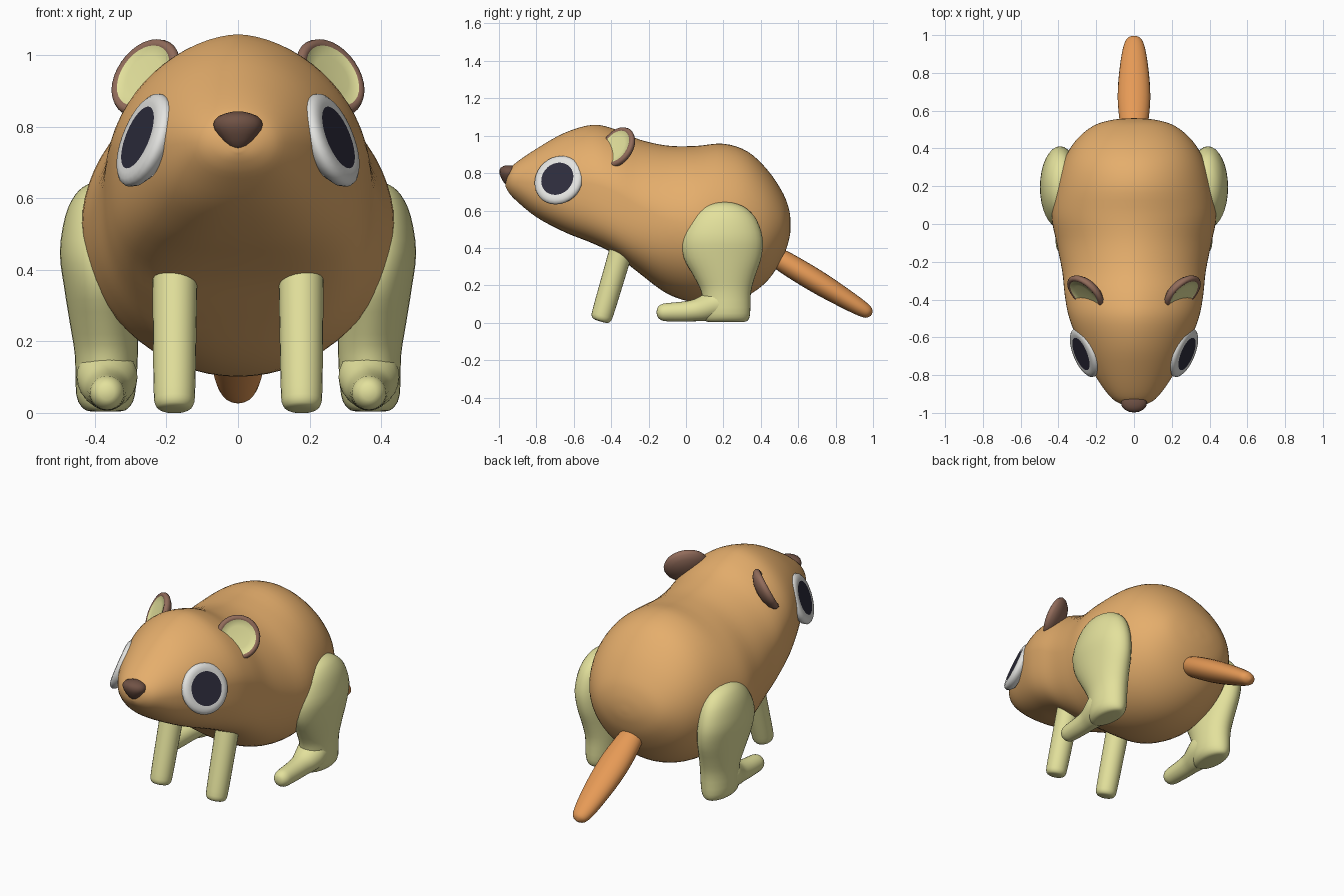
import bpy, bmesh, math
from mathutils import Vector

if "Cube" in bpy.data.objects:
    bpy.data.objects.remove(bpy.data.objects["Cube"])


def material(name, rgb):
    m = bpy.data.materials.new(name)
    lin = [((c / 255 + 0.055) / 1.055) ** 2.4 for c in rgb]
    m.diffuse_color = (*lin, 1)
    m.use_nodes = True
    m.node_tree.nodes["Principled BSDF"].inputs["Base Color"].default_value = m.diffuse_color
    return m


FUR = material("tan fur", (229, 174, 108))
CREAM = material("cream", (227, 225, 156))
ORANGE = material("orange tail", (230, 154, 86))
EAR = material("ear brown", (146, 108, 91))
NOSE = material("nose brown", (112, 82, 69))
WHITE = material("eye white", (228, 228, 225))
PUPIL = material("pupil", (45, 44, 60))


def smooth_path(pts, steps):
    """Catmull-Rom interpolation of equal-length tuples."""
    out = []
    n = len(pts)
    for i in range(n - 1):
        quad = [pts[max(i - 1, 0)], pts[i], pts[i + 1], pts[min(i + 2, n - 1)]]
        for k in range(steps):
            t = k / steps
            out.append([0.5 * (2 * b + (c - a) * t + (2 * a - 5 * b + 4 * c - d) * t * t
                               + (3 * b - a - 3 * c + d) * t ** 3)
                        for a, b, c, d in zip(*quad)])
    out.append(list(pts[-1]))
    return out


def power(x, p):
    return math.copysign(abs(x) ** p, x)


def skin(name, rings, mats, sides=32, inner_from=None):
    """Skin (centre, u, v[, upper, lower exponent]) rings; inner_from starts material two."""
    bm = bmesh.new()
    loops = []
    for c, u, v, *box in rings:
        loop = []
        for i in range(sides):
            a = 2 * math.pi * i / sides
            p = 2 / box[math.sin(a) < 0] if box else 1
            loop.append(bm.verts.new(c + u * power(math.cos(a), p) + v * power(math.sin(a), p)))
        loops.append(loop)
    for r, (a, b) in enumerate(zip(loops, loops[1:])):
        for i in range(sides):
            j = (i + 1) % sides
            f = bm.faces.new((a[i], a[j], b[j], b[i]))
            f.material_index = int(inner_from is not None and r >= inner_from)
    bm.faces.new(loops[0][::-1])
    cap = bm.faces.new(loops[-1])
    cap.material_index = int(inner_from is not None)
    bmesh.ops.recalc_face_normals(bm, faces=bm.faces)
    for f in bm.faces:
        f.smooth = True
    me = bpy.data.meshes.new(name)
    bm.to_mesh(me)
    bm.free()
    ob = bpy.data.objects.new(name, me)
    bpy.context.collection.objects.link(ob)
    for m in mats:
        me.materials.append(m)
    return ob


def lathe(name, centre, normal, profile, mats, inner_from):
    """Revolve (radius, height) pairs about a normal."""
    n = Vector(normal).normalized()
    u = n.cross(Vector((0, 0, 1))).normalized()
    v = n.cross(u)
    c = Vector(centre)
    return skin(name, [(c + n * h, u * r, v * r) for r, h in profile], mats, 32, inner_from)


X, Y, Z = Vector((1, 0, 0)), Vector((0, 1, 0)), Vector((0, 0, 1))

# Body and head: y, top z, bottom z, half width, squareness above and below
body = [(-.965, .77, .73, .015, 2, 2), (-.95, .81, .70, .075, 2, 2),
        (-.91, .855, .655, .13, 2, 2.2), (-.8, .93, .565, .207, 1.9, 2.6),
        (-.65, 1.015, .485, .282, 1.8, 3), (-.5, 1.058, .425, .342, 1.75, 3.5),
        (-.38, 1.035, .365, .366, 1.75, 3.6), (-.25, .98, .265, .38, 1.8, 2.9),
        (-.1, .947, .155, .41, 1.85, 2.2), (.05, .945, .108, .437, 1.9, 2),
        (.2, .957, .105, .415, 1.9, 2), (.33, .915, .145, .375, 1.95, 2),
        (.44, .812, .23, .31, 2, 2), (.52, .69, .355, .215, 2, 2),
        (.552, .6, .45, .11, 2, 2), (.56, .53, .51, .012, 2, 2)]
skin("body", [(Vector((0, y, (t + b) / 2)), X * w, Z * ((t - b) / 2), e, f)
              for y, t, b, w, e, f in smooth_path(body, 4)], [FUR], 64)

# Tail: distance along the axis, half width, half thickness
root = Vector((0, .46, .365))
axis = Vector((0, .53, -.32)).normalized()
up = X.cross(axis)
tail = [(0, .01, .01), (.015, .05, .04), (.06, .07, .057), (.2, .085, .062), (.33, .084, .06),
        (.47, .071, .051), (.56, .056, .042), (.605, .038, .03), (.622, .006, .006)]
skin("tail", [(root + axis * d, X * w, up * h) for d, w, h in smooth_path(tail, 4)], [ORANGE], 24)

# Nose: rounded wedge, narrower at the bottom (z, half width, half depth)
nose = [(.738, .012, .012), (.748, .03, .025), (.778, .056, .042), (.806, .069, .05),
        (.83, .054, .042), (.842, .015, .015)]
skin("nose", [(Vector((0, -.948, z)), X * w, Y * d) for z, w, d in smooth_path(nose, 2)], [NOSE], 16)

# Hind leg: z, centre y, half depth, centre x, half width
thigh = [(.004, .215, .09, .37, .04), (.012, .215, .115, .37, .062), (.05, .216, .127, .37, .082),
         (.16, .215, .132, .368, .088), (.25, .205, .165, .375, .095), (.35, .195, .208, .385, .101),
         (.45, .195, .215, .393, .105), (.55, .2, .178, .39, .093), (.61, .2, .125, .385, .07),
         (.638, .2, .065, .382, .04), (.646, .2, .01, .38, .008)]
# Foot: y, centre z, radius
foot = [(-.157, .056, .006), (-.15, .056, .028), (-.125, .056, .045), (-.08, .057, .05),
        (-.01, .06, .054), (.05, .068, .06), (.1, .083, .074), (.15, .1, .085), (.22, .1, .08)]
# Front leg: fraction from foot to top, radius
shin = [(0, .012), (.006, .038), (.035, .053), (.12, .058), (.5, .061), (1, .064)]
foot_end, leg_top = Vector((.178, -.458, .007)), Vector((.176, -.325, .46))
leg_axis = (leg_top - foot_end).normalized()

for side, s in (("right", 1), ("left", -1)):
    M = Vector((s, 1, 1))
    skin(side + "_hind_leg", [(Vector((s * x, y, z)), X * w, Y * d)
                              for z, y, d, x, w in smooth_path(thigh, 3)], [CREAM])
    skin(side + "_hind_foot", [(Vector((s * .366, y, z)), X * r, Z * r)
                               for y, z, r in smooth_path(foot, 3)], [CREAM], 24)
    skin(side + "_front_leg", [(foot_end.lerp(leg_top, t) * M, X * r, leg_axis.cross(X) * r)
                               for t, r in smooth_path(shin, 3)], [CREAM], 24)
    # Eye: domed white rim around a flat dark pupil
    lathe(side + "_eye", (s * .261, -.68, .762), (s, -.41, .4),
          [(.11, -.035), (.13, -.018), (.138, 0), (.134, .012), (.122, .021), (.105, .024),
           (.092, .023), (.091, .023)], [WHITE, PUPIL], 6)
    # Ear: thin disc with a cream lining
    lathe(side + "_ear", (s * .255, -.366, .936), (s * .62, -.64, .45),
          [(.01, -.05), (.05, -.045), (.09, -.031), (.112, -.013), (.119, .003), (.114, .015),
           (.104, .019), (.094, .016), (.093, .015), (.06, .012), (.02, .01)], [EAR, CREAM], 7)

# Keep the pupil edge and cap edges crisp
bpy.ops.object.select_all(action='SELECT')
bpy.context.view_layer.objects.active = bpy.data.objects["body"]
bpy.ops.object.shade_smooth_by_angle(angle=math.radians(50))
